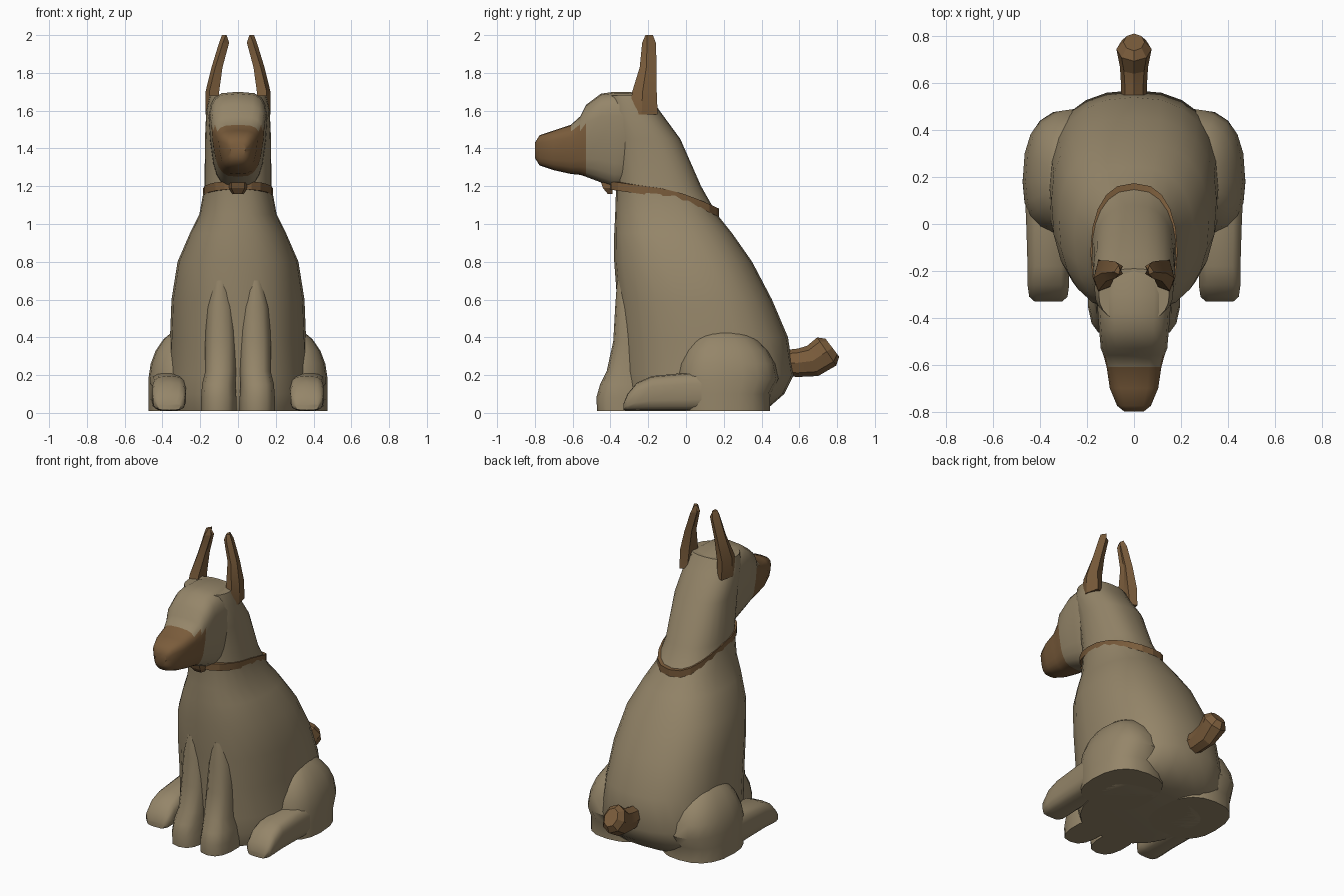
import bpy, bmesh, math
from mathutils import Vector

if "Cube" in bpy.data.objects:
    bpy.data.objects.remove(bpy.data.objects["Cube"])


def material(name, rgb):
    m = bpy.data.materials.new(name)
    m.diffuse_color = (*rgb, 1)
    m.use_nodes = True
    m.node_tree.nodes["Principled BSDF"].inputs["Base Color"].default_value = m.diffuse_color
    return m


TAN = material("tan coat", (0.30, 0.237, 0.142))
BROWN = material("brown trim", (0.195, 0.107, 0.044))


def power(v, e):
    return math.copysign(abs(v) ** e, v)


def angles(n):
    return [2 * math.pi * i / n for i in range(n)]


def loft(name, rings, mats, smooth=40, closed=False, rule=None):
    """Skin a list of equal-length point rings, capped unless closed."""
    bm = bmesh.new()
    vs = [[bm.verts.new(p) for p in r] for r in rings]
    n = len(vs[0])
    pairs = list(zip(vs, vs[1:])) + ([(vs[-1], vs[0])] if closed else [])
    for a, b in pairs:
        for i in range(n):
            j = (i + 1) % n
            bm.faces.new((a[i], a[j], b[j], b[i]))
    if not closed:
        bm.faces.new(vs[0])
        bm.faces.new(vs[-1])
    bmesh.ops.recalc_face_normals(bm, faces=bm.faces)
    if rule:
        for f in bm.faces:
            f.material_index = rule(f.calc_center_median())
    me = bpy.data.meshes.new(name)
    bm.to_mesh(me)
    bm.free()
    for m in mats:
        me.materials.append(m)
    ob = bpy.data.objects.new(name, me)
    bpy.context.collection.objects.link(ob)
    if smooth:
        bpy.context.view_layer.objects.active = ob
        ob.select_set(True)
        bpy.ops.object.shade_smooth_by_angle(angle=math.radians(smooth))
        ob.select_set(False)
    return ob


def mirror(ob):
    mod = ob.modifiers.new("mirror", 'MIRROR')
    mod.use_axis[0] = True
    return ob


def flat_ring(z, yf, yb, yc, hw, n=24, e=0.85, cx=0):
    """Horizontal egg: front yf, back yb, widest at yc."""
    pts = []
    for t in angles(n):
        c, s = power(math.cos(t), e), power(math.sin(t), e)
        pts.append((cx + hw * s, yc + c * ((yb - yc) if c > 0 else (yc - yf)), z))
    return pts


def upright_ring(y, lo, hi, hw, cx=0, n=20, e=0.6, taper=0.0):
    """Cross-section facing y, narrower at the bottom by taper."""
    pts = []
    for t in angles(n):
        c, s = power(math.cos(t), e), power(math.sin(t), e)
        w = hw * (1 - taper * (1 - c) / 2)
        pts.append((cx + w * s, y, (lo + hi) / 2 + c * (hi - lo) / 2))
    return pts


# Torso and neck
torso = [(.01, -.30, .32, .15, .35), (.03, -.31, .44, .18, .36), (.10, -.33, .52, .2, .38),
         (.20, -.34, .57, .2, .37), (.40, -.35, .54, .15, .36), (.60, -.365, .455, .1, .352),
         (.80, -.38, .35, .02, .32), (.95, -.38, .245, -.05, .255), (1.05, -.375, .165, -.1, .205),
         (1.2, -.37, .08, -.15, .177), (1.45, -.40, -.03, -.2, .175),
         (1.6, -.42, -.14, -.28, .168), (1.68, -.42, -.19, -.3, .15)]
loft("torso", [flat_ring(*r) for r in torso], [TAN])

# Head with brown muzzle
head = [(-.20, 1.35, 1.68, .155), (-.30, 1.19, 1.70, .175), (-.38, 1.195, 1.70, .172),
        (-.45, 1.22, 1.69, .166), (-.53, 1.25, 1.63, .158), (-.56, 1.26, 1.57, .145),
        (-.61, 1.265, 1.525, .13), (-.70, 1.285, 1.495, .115), (-.775, 1.31, 1.47, .08),
        (-.80, 1.35, 1.43, .045)]
loft("head", [upright_ring(*r, taper=.3) for r in head], [TAN, BROWN],
     rule=lambda c: int(c.y < -.61 or (c.y < -.53 and c.z < 1.51)))

# Front legs with paws
leg = [(.01, -.47, -.2, -.3, .095), (.08, -.475, -.2, -.3, .095), (.15, -.455, -.2, -.3, .09),
       (.22, -.42, -.2, -.3, .083), (.38, -.385, -.2, -.28, .083), (.56, -.375, -.2, -.27, .075),
       (.70, -.365, -.2, -.26, .04)]
mirror(loft("front_leg", [flat_ring(*r, n=14, e=.75, cx=.092 + .01 * (r[0] < .2)) for r in leg], [TAN]))

# Haunches: rounded thigh cut flat at the floor
thigh = []
for z in (.01, .10, .18, .26, .33, .39, .43, .45):
    k = math.sqrt(max(0.01, 1 - (max(0, z - .16) / .295) ** 2))
    sq = 1 if z > .05 else .94
    thigh.append(flat_ring(z, .19 - .24 * k * sq, .19 + .30 * k * (sq if z > .15 else .85),
                           .18, .215 * k, n=20, e=.8, cx=.26))
mirror(loft("haunch", thigh, [TAN]))

# Hind paws
paw = [(.10, .01, .22, .10), (-.02, .01, .21, .095), (-.18, .01, .195, .09),
       (-.26, .01, .16, .09), (-.31, .012, .10, .083), (-.33, .015, .05, .06)]
mirror(loft("hind_paw", [upright_ring(*r, cx=.365, n=14, e=.6) for r in paw], [TAN]))

# Ears: tapered blades leaning inward
ear = [(1.58, -.30, -.15, .11, .172), (1.70, -.285, -.155, .10, .172), (1.83, -.245, -.155, .082, .14),
       (1.96, -.232, -.16, .047, .10), (2.0, -.215, -.175, .06, .085)]
rings = [[(x1, (yf + yb) / 2 - .01, z), (x1 - .02, yb, z), (x0, yb - .02, z),
          (x0 + .008, (yf + yb) / 2, z), (x0, yf + .02, z), (x1 - .02, yf, z)]
         for z, yf, yb, x0, x1 in ear]
mirror(loft("ear", rings, [BROWN], smooth=20))

# Collar: square strap round the neck, sloping down at the back
path = []
for t in angles(20):
    c, s = power(math.cos(t), .9), power(math.sin(t), .8)
    y = -.12 + c * (.28 if c > 0 else .275)
    z = 1.165 - .105 * max(0, (y + .12) / .28) ** 1.3 + .04 * max(0, (-.12 - y) / .275)
    path.append(Vector((.172 * s, y, z)))
mid = Vector((0, -.12, 0))
strap = []
for p in path:
    out = Vector((p.x, p.y + .12, 0)).normalized() * .014
    up = Vector((0, 0, .022))
    strap.append([p - out - up, p + out - up, p + out + up, p - out + up])
loft("collar", strap, [BROWN], smooth=20, closed=True)

# Collar tag under the chin
loft("collar_tag", [[(x, y, z) for x, y in ((-w, -.39), (-w * .7, f), (w * .7, f), (w, -.39))]
                    for z, w, f in ((1.16, .03, -.415), (1.19, .05, -.44), (1.22, .05, -.45))],
     [BROWN], smooth=0)

# Tail: stubby faceted sweep curving up
tail = [(.50, .265, .055, .065, 0), (.59, .265, .055, .075, 0), (.67, .275, .06, .085, .35),
        (.745, .325, .075, .09, .6), (.775, .345, .045, .06, .65)]
rings = []
for y, z, w, h, tilt in tail:
    rings.append([(w * math.sin(t), y - h * math.cos(t) * math.sin(tilt),
                   z + h * math.cos(t) * math.cos(tilt)) for t in angles(8)])
loft("tail", rings, [BROWN], smooth=20)
